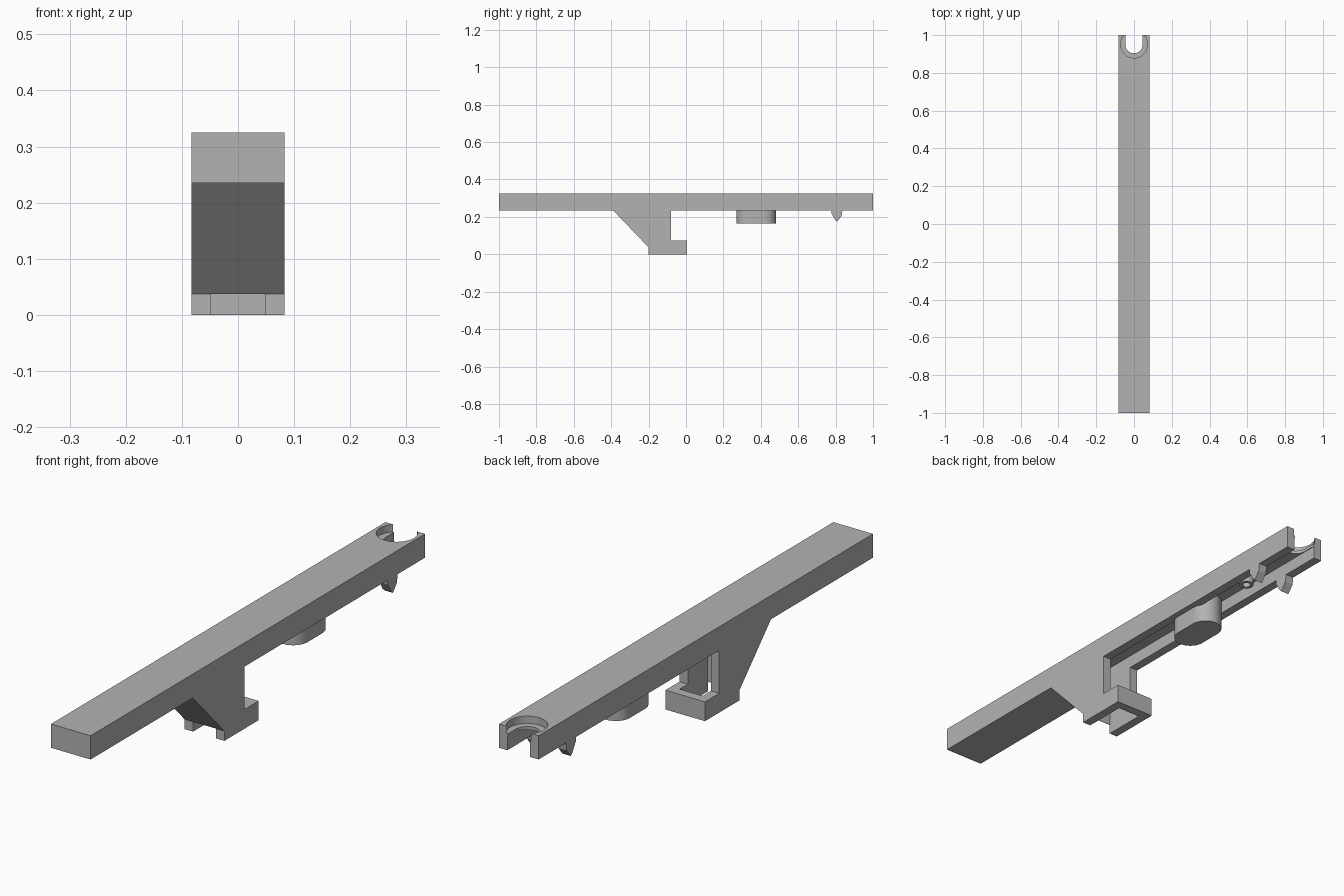
import bpy, math

if "Cube" in bpy.data.objects:
    bpy.data.objects.remove(bpy.data.objects["Cube"])

grey = bpy.data.materials.new("plain_grey")
grey.use_nodes = True
grey.diffuse_color = (0.45, 0.45, 0.45, 1)
grey.node_tree.nodes["Principled BSDF"].inputs["Base Color"].default_value = (0.45, 0.45, 0.45, 1)

HALF = 0.083      # half width of the beam
INNER = 0.048     # half width of the hollow
BOTTOM, TOP, CEILING = 0.235, 0.325, 0.285


def prism(name, outline, low, high, axis):
    """Extrude a 2D outline along x (outline in y, z) or z (outline in x, y)."""
    place = (lambda p, d: (d, *p)) if axis == "x" else (lambda p, d: (*p, d))
    n = len(outline)
    verts = [place(p, d) for d in (low, high) for p in outline]
    faces = [tuple(reversed(range(n))), tuple(range(n, 2 * n))]
    faces += [(i, (i + 1) % n, n + (i + 1) % n, n + i) for i in range(n)]
    mesh = bpy.data.meshes.new(name)
    mesh.from_pydata(verts, [], faces)
    mesh.materials.append(grey)
    obj = bpy.data.objects.new(name, mesh)
    bpy.context.collection.objects.link(obj)
    return obj


def arc(radius, cy, start, end, steps=24):
    angles = [math.radians(start + (end - start) * i / steps) for i in range(steps + 1)]
    return [(radius * math.cos(a), cy + radius * math.sin(a)) for a in angles]


def cut(target, cutter):
    mod = target.modifiers.new(cutter.name, "BOOLEAN")
    mod.operation = "DIFFERENCE"
    mod.solver = "EXACT"
    mod.object = cutter
    cutter.hide_render = True
    cutter.hide_set(True)


def smooth(obj):
    bpy.ops.object.select_all(action="DESELECT")
    obj.select_set(True)
    bpy.context.view_layer.objects.active = obj
    bpy.ops.object.shade_smooth_by_angle(angle=math.radians(30))


# Beam with the sloped hook foot, one side profile
body = prism("beam_and_foot", [
    (-1, BOTTOM), (-0.39, BOTTOM), (-0.2, 0.037), (-0.2, 0), (0.005, 0),
    (0.005, 0.073), (-0.08, 0.073), (-0.08, BOTTOM), (1, BOTTOM), (1, TOP), (-1, TOP),
], -HALF, HALF, "x")

# Hollow through the foot and along the underside
cut(body, prism("hollow_cutter", [
    (-0.25, -0.05), (-0.03, -0.05), (-0.03, 0.2), (1.1, 0.2), (1.1, CEILING),
    (-0.198, CEILING), (-0.198, 0.037), (-0.25, 0.037),
], -INNER, INNER, "x"))

# Open keyhole and its round recess at the back end
cut(body, prism("keyhole_cutter", arc(0.046, 0.95, 180, 360) + [(0.046, 1.1), (-0.046, 1.1)],
                0.2, 0.4, "z"))
cut(body, prism("recess_cutter", arc(0.071, 0.95, 0, 360, 48)[:-1], 0.297, 0.4, "z"))
smooth(body)

# Oblong button under the beam
button = prism("button", arc(0.06, 0.42, 0, 180) + arc(0.06, 0.33, 180, 360),
               0.165, CEILING + 0.01, "z")
smooth(button)

# Pair of pointed clips under the side walls
for side, name in ((1, "left_clip"), (-1, "right_clip")):
    edges = sorted((side * INNER, side * HALF))
    prism(name, [(0.775, BOTTOM + 0.01), (0.778, 0.218), (0.797, 0.185), (0.808, 0.175),
                 (0.832, 0.205), (0.838, BOTTOM + 0.01)], *edges, "x")

# Small hollow stud inside the channel
stud = prism("stud", arc(0.028, 0.66, 0, 360)[:-1], 0.25, CEILING + 0.01, "z")
cut(stud, prism("stud_hole_cutter", arc(0.015, 0.66, 0, 360)[:-1], 0.2, CEILING, "z"))
smooth(stud)
